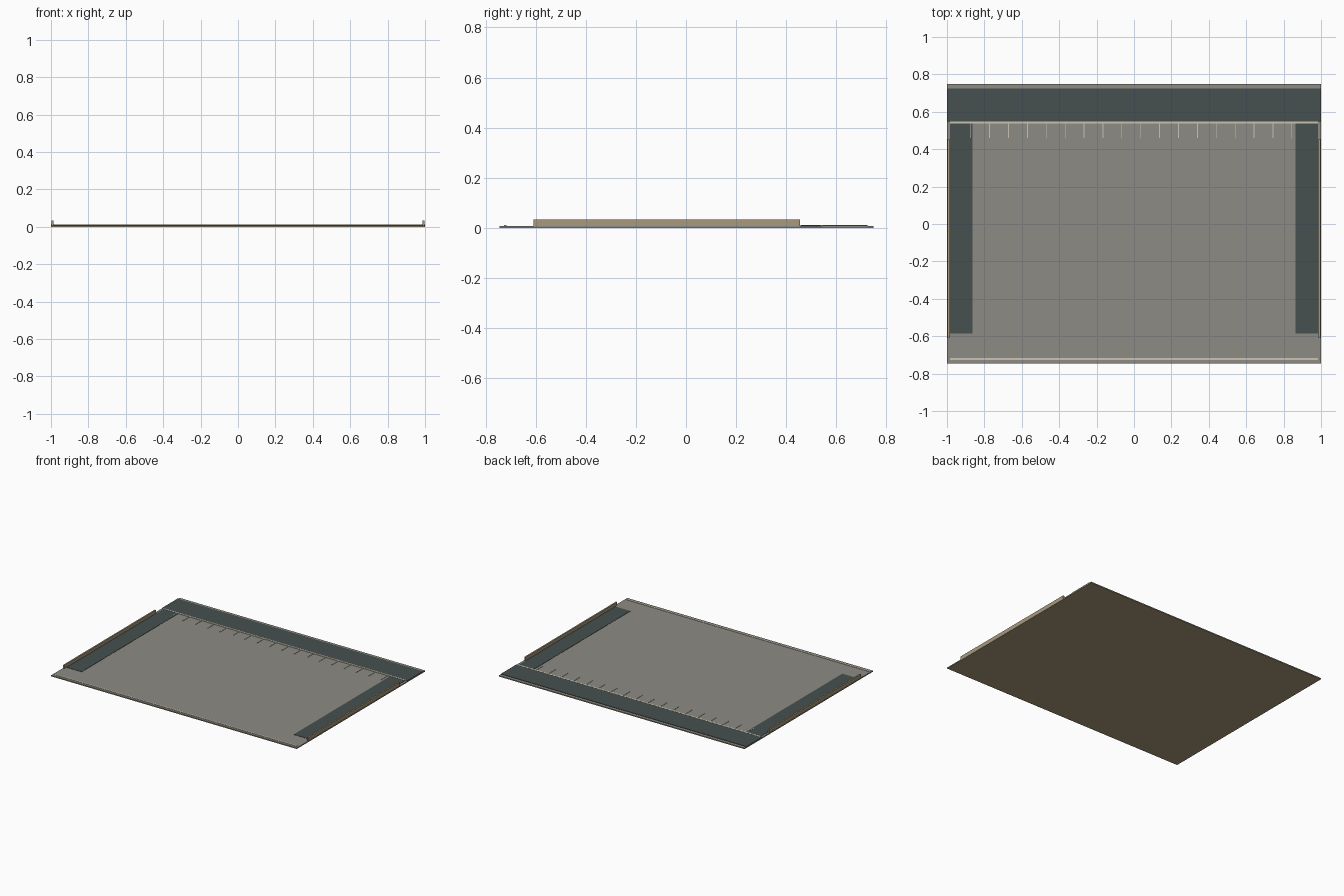
import bpy

cube = bpy.data.objects.get("Cube")
if cube:
    bpy.data.objects.remove(cube, do_unlink=True)


def material(name, r, g, b):
    m = bpy.data.materials.new(name)
    m.use_nodes = True
    m.diffuse_color = (r, g, b, 1)
    m.node_tree.nodes["Principled BSDF"].inputs["Base Color"].default_value = (r, g, b, 1)
    return m


grey = material("paving grey", 0.27, 0.26, 0.23)
dark = material("asphalt dark", 0.062, 0.08, 0.08)
tan = material("stone tan", 0.40, 0.32, 0.20)
cream = material("line cream", 0.60, 0.56, 0.44)


def box(name, mat, x, y, z):
    """Box from (min, max) pairs on each axis."""
    spans = (x, y, z)
    bpy.ops.mesh.primitive_cube_add(size=1, location=[(a + b) / 2 for a, b in spans])
    ob = bpy.context.object
    ob.name = name
    ob.scale = [b - a for a, b in spans]
    bpy.ops.object.transform_apply(location=False, rotation=False, scale=True)
    ob.data.materials.append(mat)
    return ob


TOP = 0.008

# Ground slab with paving on top
box("base_slab", tan, (-1, 1), (-0.745, 0.748), (0, 0.004))
box("paving", grey, (-1, 1), (-0.745, 0.748), (0.004, TOP))

# Road along the back
box("back_road", dark, (-1, 1), (0.545, 0.725), (TOP, 0.011))

# Side strips and low side walls
for side, s in (("right", -1), ("left", 1)):
    box(side + "_strip", dark, sorted((s * 0.863, s * 0.985)), (-0.585, 0.54), (TOP, 0.010))
    box(side + "_wall", tan, sorted((s * 0.987, s * 0.998)), (-0.61, 0.455), (0.004, 0.033))

# Long painted lines
box("front_line", cream, (-0.985, 0.985), (-0.727, -0.717), (TOP, 0.0105))
box("back_line", cream, (-0.985, 0.985), (0.537, 0.547), (TOP, 0.0115))

# Short bay dividers
for i in range(18):
    x = -0.873 + i * 0.101
    box("bay_line", cream, (x - 0.002, x + 0.002), (0.46, 0.54), (TOP, 0.011))
